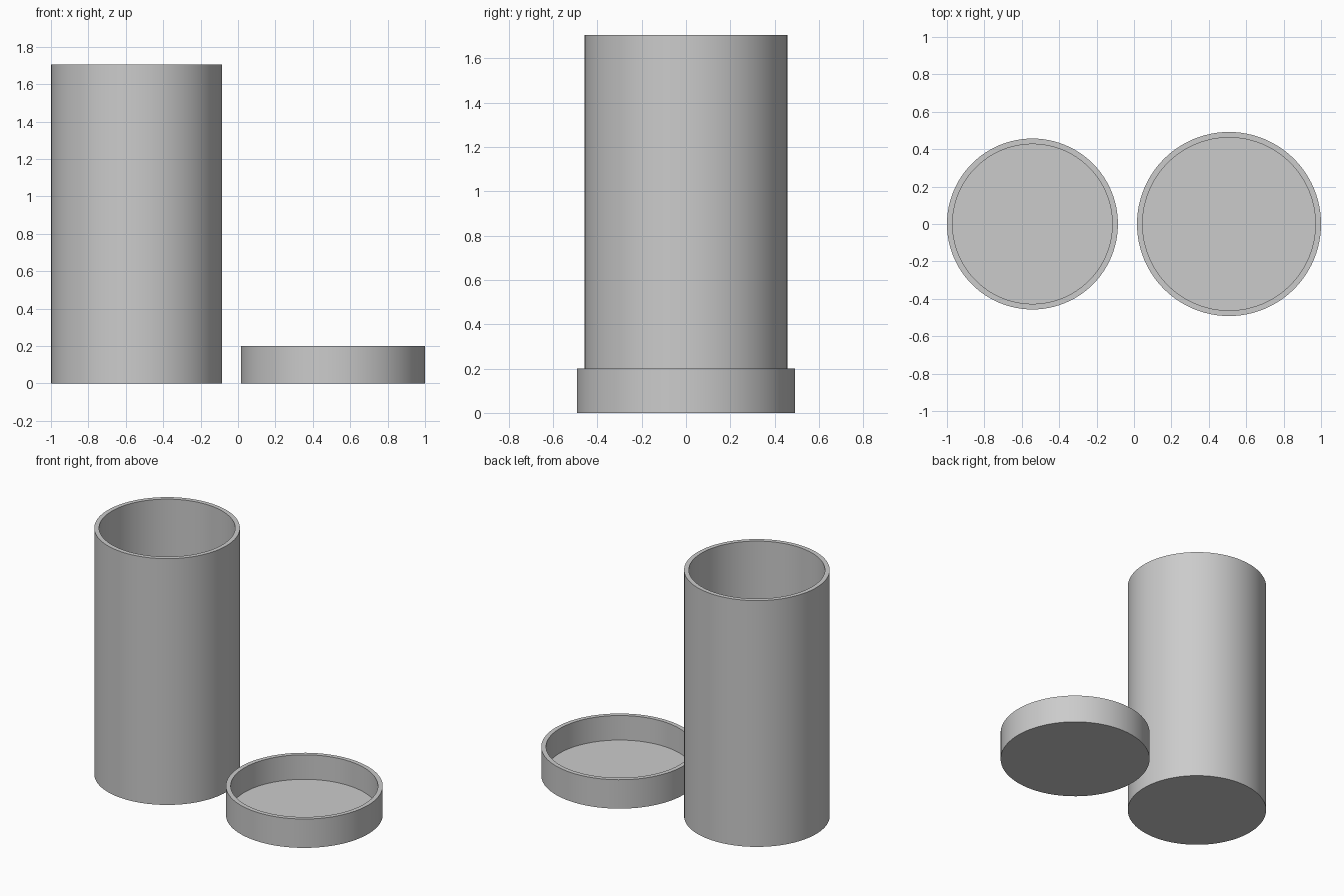
import bpy
import bmesh
from math import cos, sin, tau, radians

SIDES = 96
WALL = 0.03

cube = bpy.data.objects.get("Cube")
if cube:
    bpy.data.objects.remove(cube, do_unlink=True)

# Single plain grey finish
grey = bpy.data.materials.new("plain_grey")
grey.use_nodes = True
colour = (0.6, 0.6, 0.6, 1)
grey.diffuse_color = colour
grey.node_tree.nodes["Principled BSDF"].inputs["Base Color"].default_value = colour


def open_cup(name, x, radius, height):
    """Round cup with a flat floor, an even wall and an open top."""
    inner = radius - WALL
    profile = [(radius, 0), (radius, height), (inner, height), (inner, WALL)]
    bm = bmesh.new()
    rings = [[bm.verts.new((r * cos(tau * i / SIDES), r * sin(tau * i / SIDES), z))
              for i in range(SIDES)] for r, z in profile]
    for low, high in zip(rings, rings[1:]):
        for i in range(SIDES):
            j = (i + 1) % SIDES
            bm.faces.new((low[i], low[j], high[j], high[i]))
    bm.faces.new(rings[0][::-1])   # underside
    bm.faces.new(rings[-1])        # inner floor
    bmesh.ops.recalc_face_normals(bm, faces=bm.faces)
    mesh = bpy.data.meshes.new(name)
    bm.to_mesh(mesh)
    bm.free()
    mesh.materials.append(grey)
    obj = bpy.data.objects.new(name, mesh)
    obj.location.x = x
    bpy.context.collection.objects.link(obj)
    bpy.ops.object.select_all(action='DESELECT')
    obj.select_set(True)
    bpy.context.view_layer.objects.active = obj
    bpy.ops.object.shade_smooth_by_angle(angle=radians(30))


# Tall container and its wider lid, lying upturned beside it
open_cup("container", -0.543, 0.457, 1.705)
open_cup("lid", 0.508, 0.492, 0.2)
